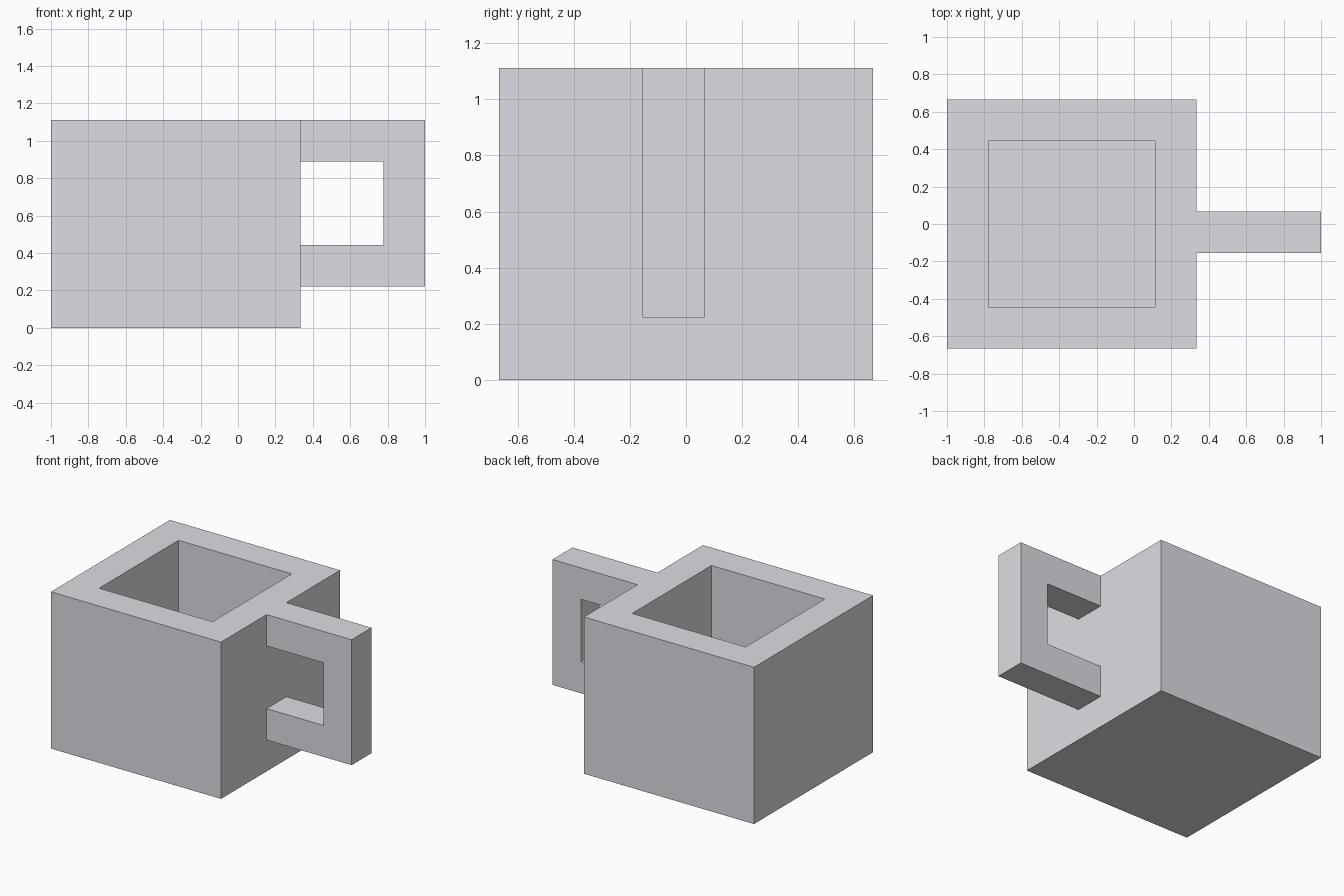
import bpy
import bmesh

if "Cube" in bpy.data.objects:
    bpy.data.objects.remove(bpy.data.objects["Cube"], do_unlink=True)

U = 2 / 9  # wall thickness, the module of the whole design

COLOUR = (0.73, 0.72, 0.77, 1.0)
grey = bpy.data.materials.new("light_grey")
grey.use_nodes = True
grey.diffuse_color = COLOUR
grey.node_tree.nodes["Principled BSDF"].inputs["Base Color"].default_value = COLOUR


def finish(bm, name):
    """Turn a bmesh into a flat-shaded grey object."""
    bmesh.ops.recalc_face_normals(bm, faces=bm.faces)
    mesh = bpy.data.meshes.new(name)
    bm.to_mesh(mesh)
    bm.free()
    mesh.materials.append(grey)
    obj = bpy.data.objects.new(name, mesh)
    bpy.context.collection.objects.link(obj)


# Cup body: a square block, its top inset to a rim and sunk to the floor
bm = bmesh.new()
bmesh.ops.create_cube(bm, size=1)
bmesh.ops.scale(bm, vec=(6 * U, 6 * U, 5 * U), verts=bm.verts)
bmesh.ops.translate(bm, vec=(-1.5 * U, 0, 2.5 * U), verts=bm.verts)
top = max(bm.faces, key=lambda f: f.calc_center_median().z)
bmesh.ops.inset_region(bm, faces=[top], thickness=U, use_even_offset=True)
sunk = bmesh.ops.extrude_discrete_faces(bm, faces=[top])["faces"][0]
bmesh.ops.translate(bm, vec=(0, 0, -4 * U), verts=sunk.verts)
finish(bm, "cup_body")

# Handle: a square C outline extruded in depth, open where it meets the wall
X0, X1, X2 = 1.5 * U, 3.5 * U, 4.5 * U
outline = [(X0, 5), (X2, 5), (X2, 1), (X0, 1), (X0, 2), (X1, 2), (X1, 4), (X0, 4)]
bm = bmesh.new()
side = bm.faces.new([bm.verts.new((x, -0.7 * U, z * U)) for x, z in outline])
far = bmesh.ops.extrude_face_region(bm, geom=[side], use_keep_orig=True)["geom"]
bmesh.ops.translate(bm, vec=(0, U, 0),
                    verts=[v for v in far if isinstance(v, bmesh.types.BMVert)])
ends = [f for f in bm.faces if all(abs(v.co.x - X0) < 1e-5 for v in f.verts)]
bmesh.ops.delete(bm, geom=ends, context="FACES")
finish(bm, "handle")
